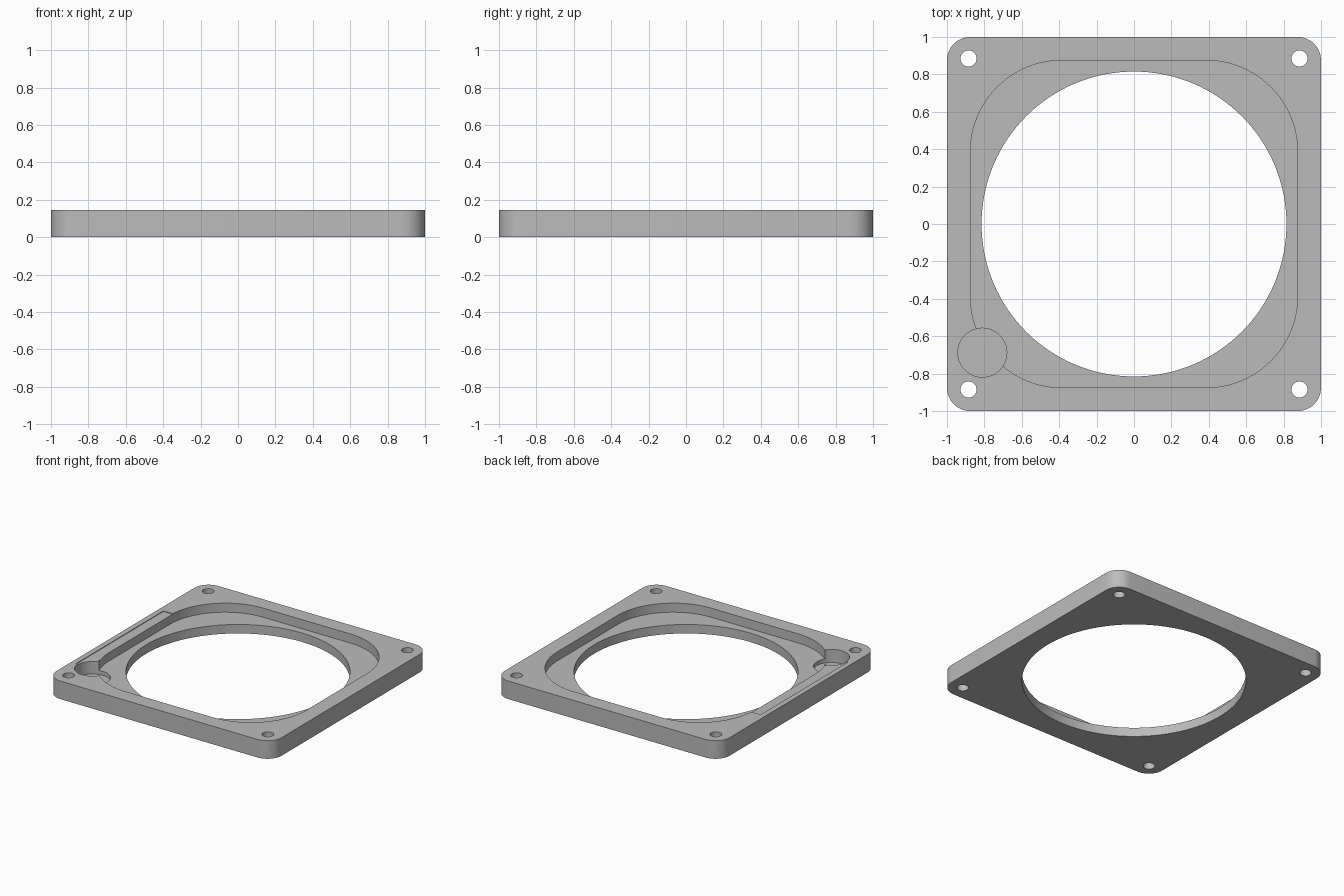
import bpy
import bmesh
from math import sin, cos, pi, radians

default = bpy.data.objects.get("Cube")
if default:
    bpy.data.objects.remove(default, do_unlink=True)

HEIGHT = 0.145
RECESS_FLOOR = 0.072
POCKET_FLOOR = 0.04
ABOVE = HEIGHT + 0.1
POCKET = (-0.811, -0.688)

grey = bpy.data.materials.new("Neutral grey")
grey.use_nodes = True
grey.diffuse_color = (0.5, 0.5, 0.5, 1)
grey.node_tree.nodes["Principled BSDF"].inputs["Base Color"].default_value = (0.5, 0.5, 0.5, 1)


def prism(name, outline, bottom, top):
    """Extrude a closed 2D outline between two heights."""
    bm = bmesh.new()
    face = bm.faces.new([bm.verts.new((x, y, bottom)) for x, y in outline])
    side = bmesh.ops.extrude_face_region(bm, geom=[face])
    for v in side["geom"]:
        if isinstance(v, bmesh.types.BMVert):
            v.co.z = top
    bmesh.ops.recalc_face_normals(bm, faces=bm.faces)
    mesh = bpy.data.meshes.new(name)
    bm.to_mesh(mesh)
    bm.free()
    mesh.materials.append(grey)
    obj = bpy.data.objects.new(name, mesh)
    bpy.context.collection.objects.link(obj)
    return obj


def circle(center, radius, count):
    return [(center[0] + radius * cos(2 * pi * i / count),
             center[1] + radius * sin(2 * pi * i / count)) for i in range(count)]


def rounded_square(half, radius, steps):
    points = []
    inner = half - radius
    for corner, (sx, sy) in enumerate([(1, 1), (-1, 1), (-1, -1), (1, -1)]):
        for i in range(steps + 1):
            a = (corner + i / steps) * pi / 2
            points.append((sx * inner + radius * cos(a), sy * inner + radius * sin(a)))
    return points


def cut(target, outline, bottom):
    """Remove a prism reaching above the top of the target."""
    cutter = prism("cutter", outline, bottom, ABOVE)
    cutter.hide_render = True
    mod = target.modifiers.new("Cut", "BOOLEAN")
    mod.operation = "DIFFERENCE"
    mod.solver = "EXACT"
    mod.object = cutter
    bpy.context.view_layer.objects.active = target
    bpy.ops.object.modifier_apply(modifier=mod.name)
    bpy.data.objects.remove(cutter, do_unlink=True)


# Square plate with rounded corners
frame = prism("mounting_frame", rounded_square(1, 0.125, 12), 0, HEIGHT)

# Wide rounded recess and the central opening
cut(frame, rounded_square(0.875, 0.49, 24), RECESS_FLOOR)
cut(frame, circle((0, 0), 0.815, 128), -0.1)

# Corner screw holes
for sx in (-1, 1):
    for sy in (-1, 1):
        cut(frame, circle((0.885 * sx, 0.885 * sy), 0.043, 32), -0.1)

# Very shallow step along one side, then the deep round pocket
cut(frame, [(-0.957, POCKET[1]), (-0.85, POCKET[1]), (-0.85, 0.42), (-0.957, 0.42)],
    HEIGHT - 0.005)
cut(frame, circle(POCKET, 0.131, 48), POCKET_FLOOR)

# Smooth curved walls, crisp rims
bpy.ops.object.select_all(action="DESELECT")
frame.select_set(True)
bpy.context.view_layer.objects.active = frame
bpy.ops.object.shade_smooth_by_angle(angle=radians(30))
